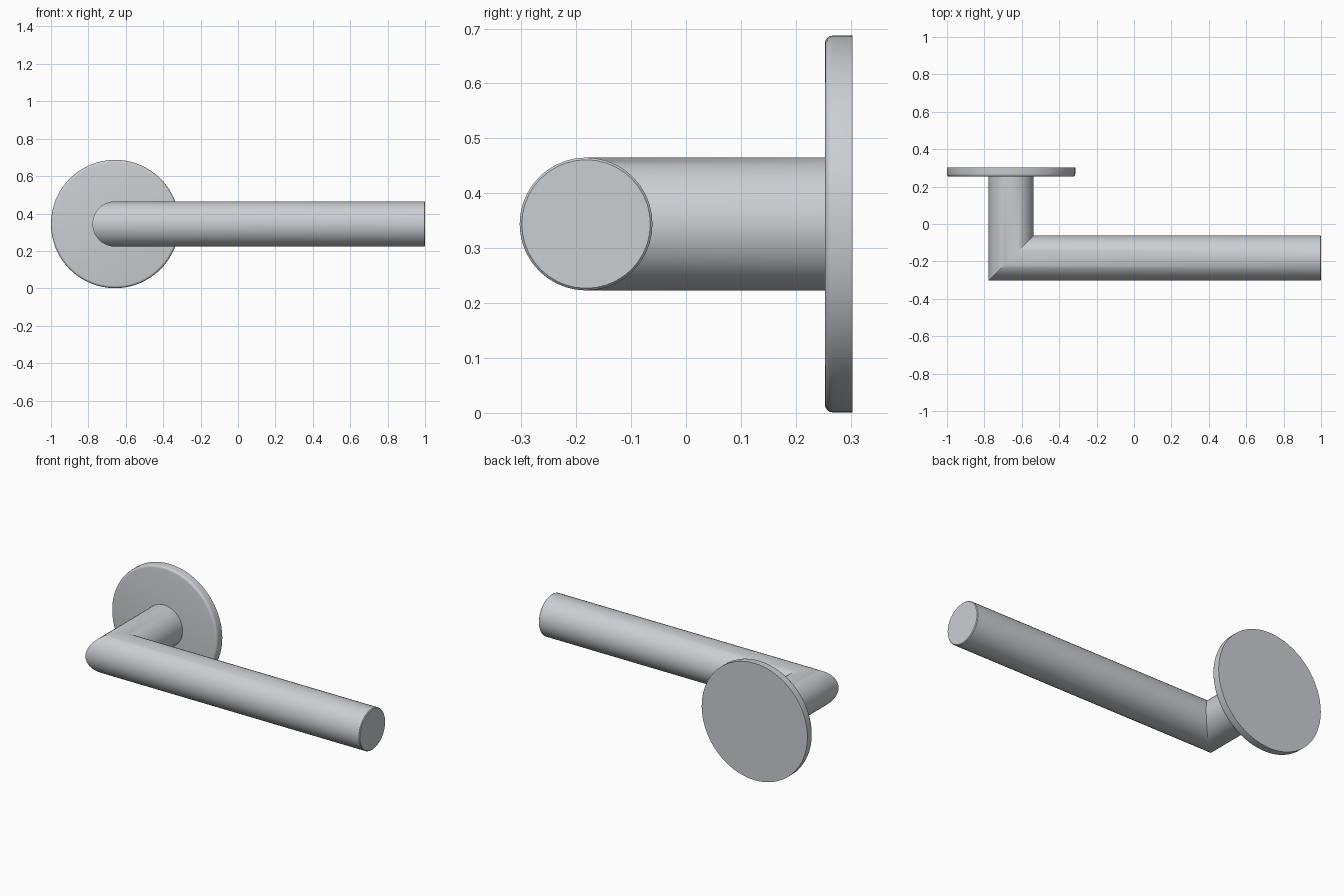
import bpy, bmesh, math
from mathutils import Vector

if "Cube" in bpy.data.objects:
    bpy.data.objects.remove(bpy.data.objects["Cube"])

CX, CY, CZ = -0.657, -0.182, 0.344   # corner where neck and lever axes meet
R = 0.121                            # bar radius

metal = bpy.data.materials.new("satin_steel")
metal.diffuse_color = (0.6, 0.62, 0.65, 1)
metal.use_nodes = True
metal.node_tree.nodes["Principled BSDF"].inputs["Base Color"].default_value = metal.diffuse_color


def loft(name, rings):
    """Skin a list of equal-sized rings into a closed solid."""
    bm = bmesh.new()
    loops = [[bm.verts.new(p) for p in ring] for ring in rings]
    n = len(loops[0])
    for a, b in zip(loops, loops[1:]):
        for i in range(n):
            j = (i + 1) % n
            bm.faces.new((a[i], a[j], b[j], b[i]))
    bm.faces.new(loops[0])
    bm.faces.new(loops[-1])
    bmesh.ops.recalc_face_normals(bm, faces=bm.faces)
    mesh = bpy.data.meshes.new(name)
    bm.to_mesh(mesh)
    bm.free()
    mesh.materials.append(metal)
    ob = bpy.data.objects.new(name, mesh)
    bpy.context.collection.objects.link(ob)
    bpy.ops.object.select_all(action='DESELECT')
    ob.select_set(True)
    bpy.context.view_layer.objects.active = ob
    bpy.ops.object.shade_smooth_by_angle(angle=math.radians(30))
    return ob


def circle(r, n, place):
    """Ring of points; place(u, v) maps circle coordinates to 3D."""
    return [Vector(place(r * math.cos(2 * math.pi * i / n),
                         r * math.sin(2 * math.pi * i / n))) for i in range(n)]


def across_y(y):
    return lambda u, v: (CX + u, y, CZ + v)


def across_x(x):
    return lambda u, v: (x, CY + u, CZ + v)


# Handle: neck and lever as one bar with a mitred corner
loft("lever_handle", [
    circle(R, 40, across_y(0.26)),
    circle(R, 40, lambda u, v: (CX + u, CY + u, CZ + v)),
    circle(R, 40, across_x(0.996)),
    circle(R - 0.004, 40, across_x(1.0)),
])

# Wall rose: round plate with a rounded front rim
RR, Y0, Y1, B = 0.343, 0.253, 0.303, 0.014
profile = [(RR, Y1)]
for k in range(5):
    a = math.pi / 2 * k / 4
    profile.append((RR - B + B * math.cos(a), Y0 + B - B * math.sin(a)))
loft("wall_rose", [circle(r, 64, across_y(y)) for r, y in profile])
